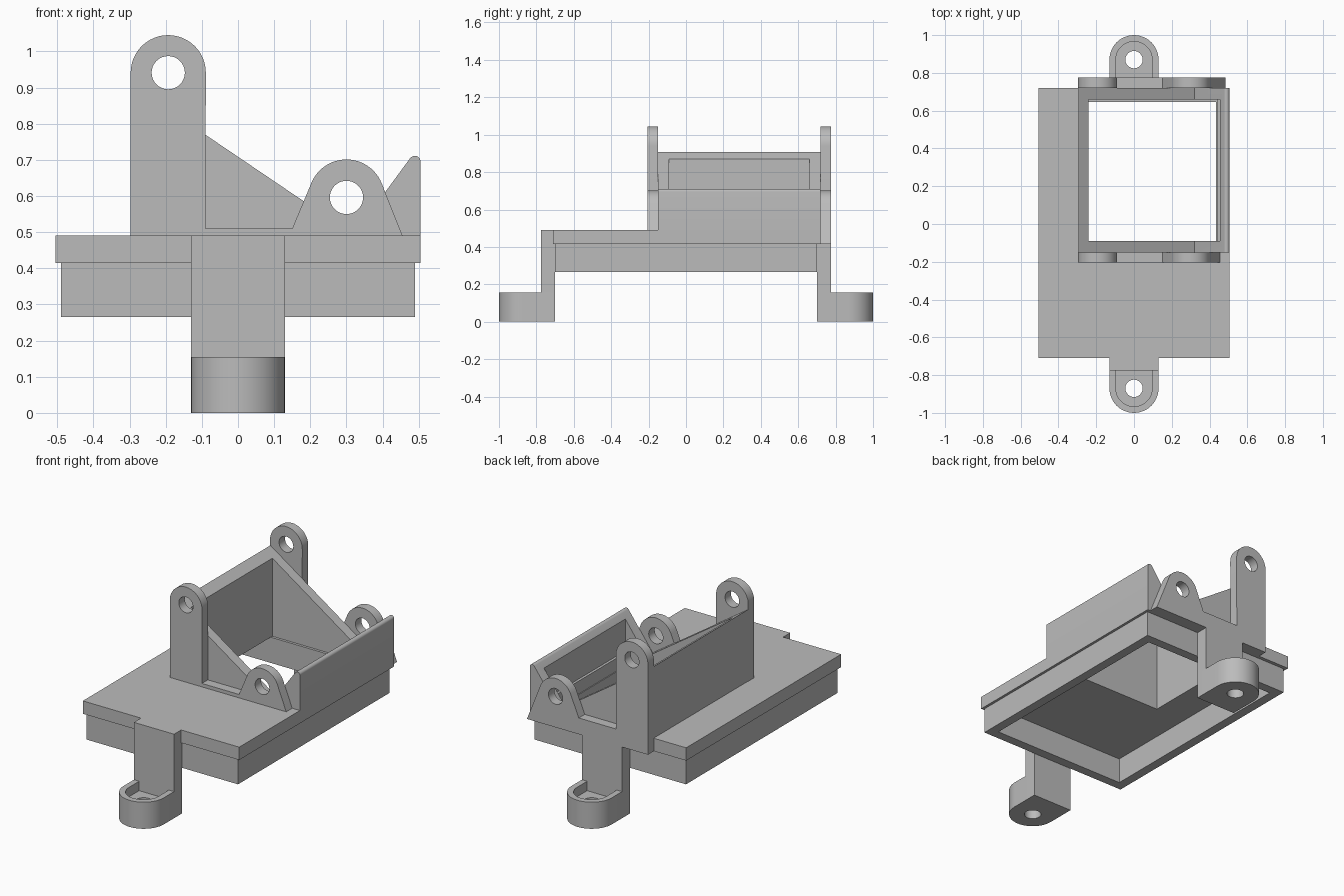
import bpy
import bmesh
from math import cos, sin, radians

if "Cube" in bpy.data.objects:
    bpy.data.objects.remove(bpy.data.objects["Cube"], do_unlink=True)

COLOUR = (0.5, 0.5, 0.5, 1)
grey = bpy.data.materials.new("plain grey")
grey.use_nodes = True
grey.diffuse_color = COLOUR
grey.node_tree.nodes["Principled BSDF"].inputs["Base Color"].default_value = COLOUR


def arc(cx, cy, r, start, end, steps=24):
    """Points along a circular arc, angles in degrees."""
    angles = [radians(start + (end - start) * i / steps) for i in range(steps + 1)]
    return [(cx + r * cos(a), cy + r * sin(a)) for a in angles]


def circle(cx, cy, r):
    return arc(cx, cy, r, 0, 360, 32)[:-1]


def prism(name, profile, axis, low, high):
    """Extrude an (x, y) profile along z, or an (x, z) profile along y."""
    bm = bmesh.new()
    place = (lambda p: (p[0], p[1], low)) if axis == "z" else (lambda p: (p[0], low, p[1]))
    face = bm.faces.new([bm.verts.new(place(p)) for p in profile])
    moved = bmesh.ops.extrude_face_region(bm, geom=[face])["geom"]
    shift = (0, 0, high - low) if axis == "z" else (0, high - low, 0)
    bmesh.ops.translate(bm, vec=shift, verts=[v for v in moved if isinstance(v, bmesh.types.BMVert)])
    bmesh.ops.recalc_face_normals(bm, faces=bm.faces)
    mesh = bpy.data.meshes.new(name)
    bm.to_mesh(mesh)
    bm.free()
    mesh.materials.append(grey)
    obj = bpy.data.objects.new(name, mesh)
    bpy.context.collection.objects.link(obj)
    return obj


def block(name, x0, x1, y0, y1, z0, z1):
    return prism(name, [(x0, y0), (x1, y0), (x1, y1), (x0, y1)], "z", z0, z1)


def select(obj):
    bpy.ops.object.select_all(action="DESELECT")
    bpy.context.view_layer.objects.active = obj
    obj.select_set(True)


def cut(obj, *cutters):
    """Subtract each cutter and discard it."""
    for cutter in cutters:
        cutter.hide_render = True
        mod = obj.modifiers.new("cut", "BOOLEAN")
        mod.operation = "DIFFERENCE"
        mod.solver = "EXACT"
        mod.object = cutter
        select(obj)
        bpy.ops.object.modifier_apply(modifier=mod.name)
        bpy.data.objects.remove(cutter, do_unlink=True)


def smooth(obj):
    select(obj)
    bpy.ops.object.shade_smooth_by_angle(angle=radians(30))


# Base plate with window
plate = block("base_plate", -0.505, 0.505, -0.71, 0.72, 0.415, 0.49)
cut(plate, block("window_cutter", -0.24, 0.44, -0.09, 0.66, 0.3, 0.6))

# Hollow skirt under the plate
skirt = block("lower_skirt", -0.49, 0.49, -0.70, 0.70, 0.265, 0.415)
cut(skirt, block("skirt_cutter", -0.435, 0.435, -0.645, 0.645, 0.2, 0.5))

# Open housing with V-shaped sides and a rounded right rim
sides = [(-0.295, 0.49), (0.505, 0.49)] + arc(0.489, 0.695, 0.016, 0, 143, 10)
sides += [(0.32, 0.492), (-0.295, 0.908)]
housing = prism("housing_walls", sides, "y", -0.15, 0.72)
cut(housing, block("housing_cutter", -0.24, 0.455, -0.09, 0.66, 0.4, 1.0))
smooth(housing)


# Lug plates: tall lug, low lug and the strip joining them
def lug_plate(name, y0, y1, base, right):
    outline = [(right, base)] + arc(0.30, 0.596, 0.105, 22, 158)
    outline += [(0.15, 0.51), (-0.09, 0.51)] + arc(-0.193, 0.941, 0.104, 0, 180)
    outline += [(-0.297, base)]
    lugs = prism(name, outline, "y", y0, y1)
    cut(lugs, *[prism("pin_cutter", circle(x, z, 0.046), "y", y0 - 0.1, y1 + 0.1)
                for x, z in ((-0.193, 0.941), (0.30, 0.596))])
    smooth(lugs)


lug_plate("front_lugs", -0.205, -0.15, 0.49, 0.455)
lug_plate("back_lugs", 0.72, 0.775, 0.415, 0.485)


# Mounting arms with a recessed rounded foot at each end
def mounting(name, s, top):
    y0, y1 = sorted((s * 0.70, s * 0.775))
    block(name + "_arm", -0.13, 0.13, y0, y1, 0.155, top)

    def tongue(r, inner):
        return [(-r, s * inner)] + arc(0, s * 0.87, r, s * 180, 0) + [(r, s * inner)] \
            if s > 0 else [(-r, -inner)] + arc(0, -0.87, r, 180, 360) + [(r, -inner)]

    foot = prism(name + "_foot", tongue(0.13, 0.70), "z", 0, 0.155)
    cut(foot, prism("recess_cutter", tongue(0.096, 0.775), "z", 0.1, 0.3),
        prism("screw_cutter", circle(0, s * 0.87, 0.046), "z", -0.1, 0.3))
    smooth(foot)


mounting("front", -1, 0.49)
mounting("back", 1, 0.415)
